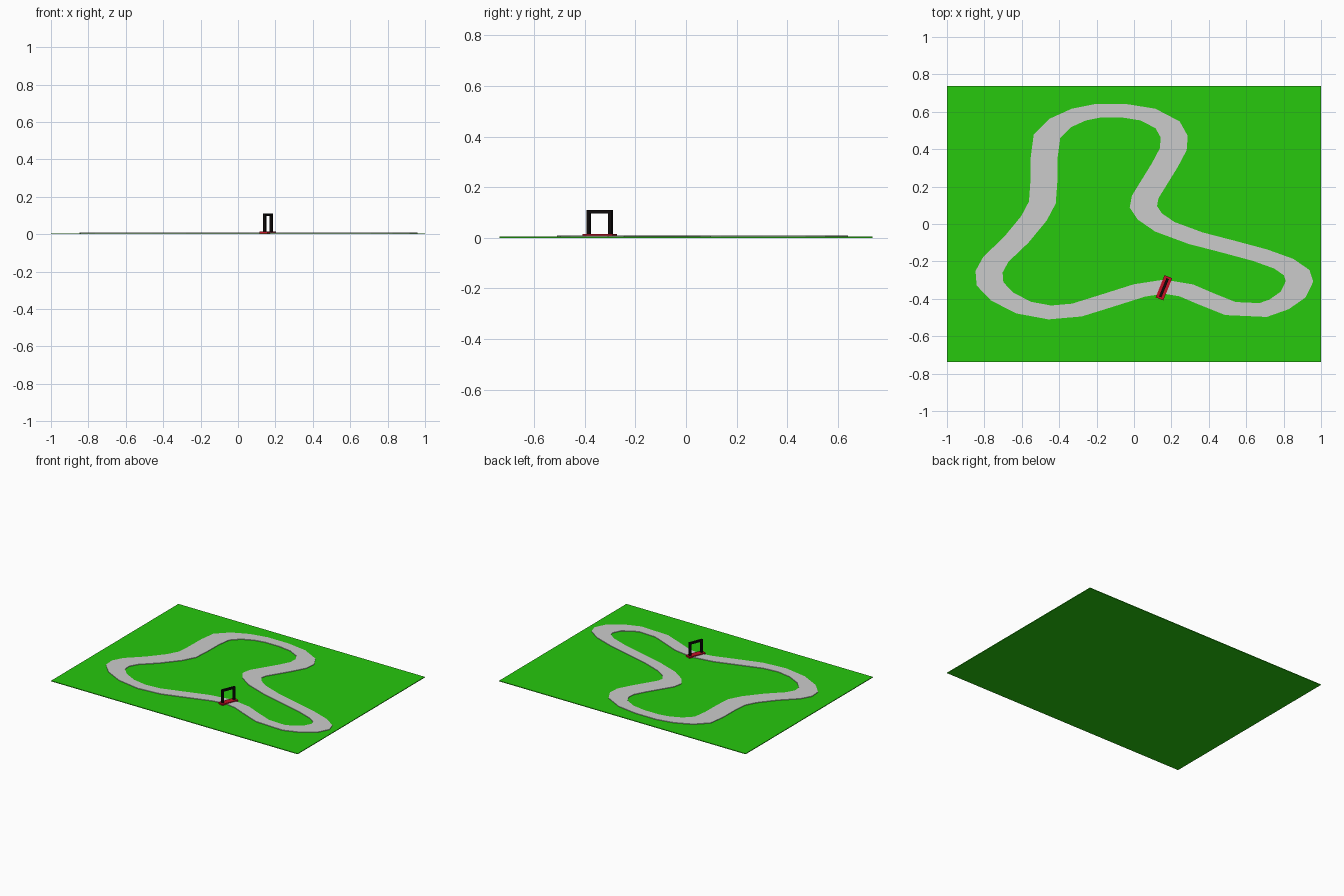
import bpy, bmesh, math
from mathutils import Vector, Matrix

if "Cube" in bpy.data.objects:
    bpy.data.objects.remove(bpy.data.objects["Cube"])

def material(name, rgb):
    m = bpy.data.materials.new(name)
    m.diffuse_color = (*rgb, 1)
    m.use_nodes = True
    m.node_tree.nodes["Principled BSDF"].inputs["Base Color"].default_value = m.diffuse_color
    return m

GREEN = material("grass_green", (0.02, 0.58, 0.004))
RED = material("line_red", (0.55, 0.005, 0.02))
BLACK = material("frame_black", (0.004, 0.003, 0.003))

def finish(name, bm, mat=None):
    bmesh.ops.recalc_face_normals(bm, faces=bm.faces)
    me = bpy.data.meshes.new(name)
    bm.to_mesh(me)
    bm.free()
    ob = bpy.data.objects.new(name, me)
    bpy.context.collection.objects.link(ob)
    if mat:
        me.materials.append(mat)
    return ob

def box(name, centre, size, mat, turn=Matrix()):
    bm = bmesh.new()
    bmesh.ops.create_cube(bm, size=1, matrix=turn @ Matrix.Translation(centre) @ Matrix.Diagonal((*size, 1)))
    return finish(name, bm, mat)

# Grass field
box("grass_field", (0, 0, 0.0025), (2, 1.474, 0.005), GREEN)

# Race track: closed centre line, swept with a width that is doubled along x
PATH = [(-.48, .36), (-.465, .47), (-.395, .54), (-.295, .585), (-.195, .605), (-.05, .605),
        (.075, .585), (.18, .53), (.215, .467), (.21, .40), (.165, .315), (.06, .145),
        (.05, .092), (.085, .04), (.165, -.015), (.33, -.076), (.50, -.12), (.675, -.167),
        (.80, -.212), (.87, -.26), (.885, -.307), (.85, -.378), (.775, -.43), (.69, -.46),
        (.515, -.452), (.385, -.40), (.28, -.355), (.16, -.335), (.03, -.355), (-.16, -.415),
        (-.305, -.46), (-.45, -.473), (-.59, -.447), (-.705, -.388), (-.77, -.32),
        (-.775, -.255), (-.738, -.188), (-.63, -.085), (-.535, .03), (-.49, .115), (-.482, .225)]
STRETCH, HALF, Z0, Z1 = 2.0, 0.036, 0.004, 0.009
pts = [Vector((x / STRETCH, y)) for x, y in PATH]
bm = bmesh.new()
rings = []
for i, p in enumerate(pts):
    a = (p - pts[i - 1]).normalized()
    b = (pts[(i + 1) % len(pts)] - p).normalized()
    t = (a + b).normalized()
    n = Vector((-t.y, t.x)) * HALF / max(t.dot(a), 0.7)
    rings.append([bm.verts.new(((p.x + s * n.x) * STRETCH, p.y + s * n.y, z))
                  for s, z in ((1, Z0), (1, Z1), (-1, Z1), (-1, Z0))])
for i, r in enumerate(rings):
    q = rings[i - 1]
    for k in range(4):
        bm.faces.new((q[k], q[k - 1], r[k - 1], r[k]))
finish("race_track", bm)

# Start line and gate, turned square to the track
turn = Matrix.Translation((0.16, -0.341, 0)) @ Matrix.Rotation(math.radians(68), 4, 'Z')
box("start_line", (0, 0, 0.009), (0.128, 0.044, 0.012), RED, turn)
for side, name in ((-1, "gate_post_outer"), (1, "gate_post_inner")):
    box(name, (side * 0.046, 0, 0.0545), (0.014, 0.014, 0.083), BLACK, turn)
box("gate_crossbar", (0, 0, 0.103), (0.106, 0.014, 0.014), BLACK, turn)
